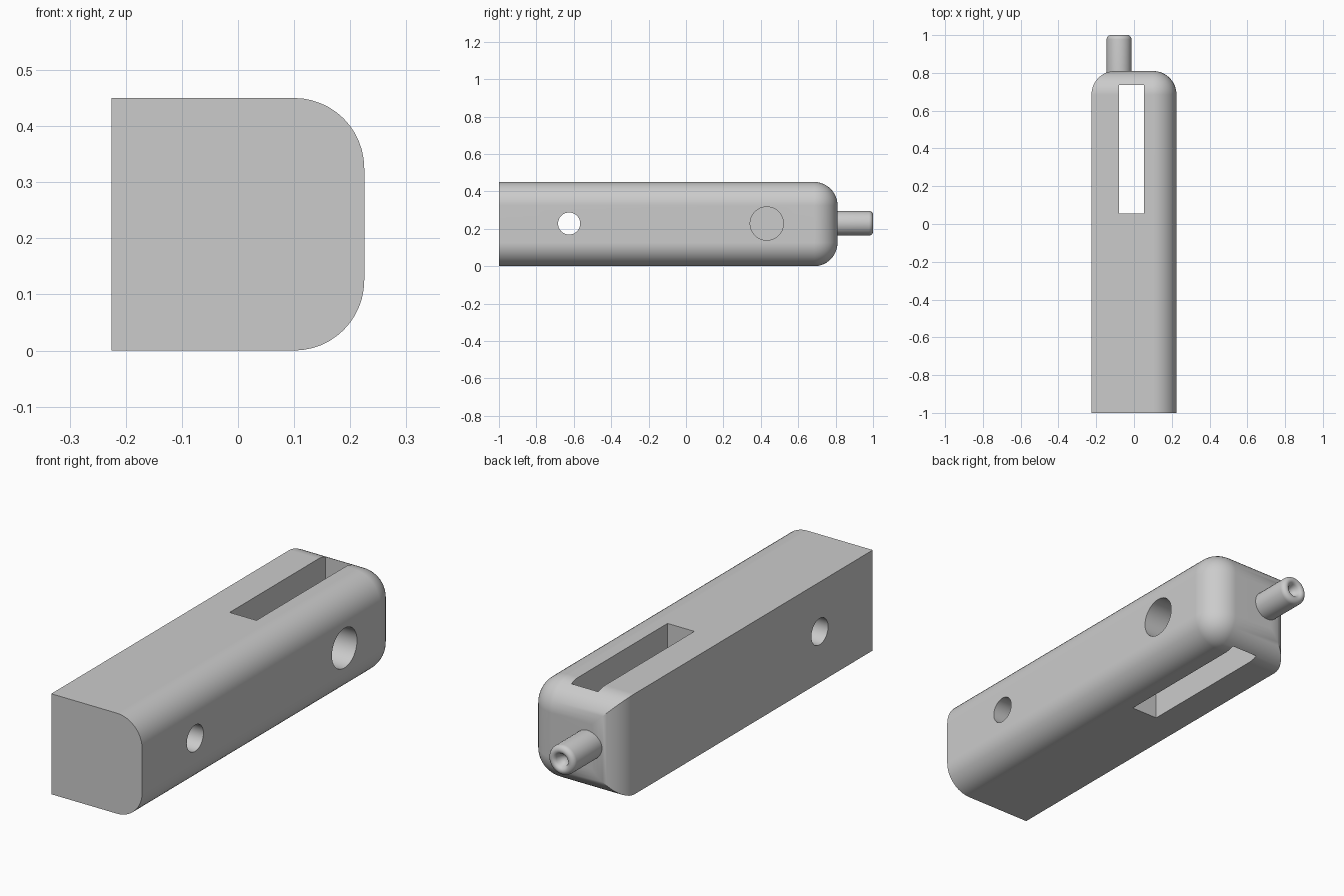
import bpy, bmesh, math
from mathutils import Matrix, Vector

if "Cube" in bpy.data.objects:
    bpy.data.objects.remove(bpy.data.objects["Cube"])

grey = bpy.data.materials.new("plain grey")
grey.diffuse_color = (0.6, 0.6, 0.6, 1)
grey.use_nodes = True
grey.node_tree.nodes["Principled BSDF"].inputs["Base Color"].default_value = grey.diffuse_color


def make_object(name, bm):
    bmesh.ops.recalc_face_normals(bm, faces=bm.faces[:])
    mesh = bpy.data.meshes.new(name)
    bm.to_mesh(mesh)
    bm.free()
    mesh.materials.append(grey)
    obj = bpy.data.objects.new(name, mesh)
    bpy.context.collection.objects.link(obj)
    return obj


def activate(obj):
    bpy.ops.object.select_all(action='DESELECT')
    obj.select_set(True)
    bpy.context.view_layer.objects.active = obj


def box(lo, hi):
    lo, hi = Vector(lo), Vector(hi)
    bm = bmesh.new()
    bmesh.ops.create_cube(bm, size=1)
    for v in bm.verts:
        v.co = (lo + hi) / 2 + v.co * (hi - lo)
    return bm


def hole_cutter(name, y, z, radius, x0, x1):
    bm = bmesh.new()
    place = Matrix.Translation(((x0 + x1) / 2, y, z)) @ Matrix.Rotation(math.pi / 2, 4, 'Y')
    bmesh.ops.create_cone(bm, cap_ends=True, segments=48, radius1=radius, radius2=radius,
                          depth=x1 - x0, matrix=place)
    return make_object(name, bm)


def finish(obj):
    activate(obj)
    bpy.ops.object.shade_smooth_by_angle(angle=math.radians(30))


# Body: long block, rounded along the right edges and around the back end
bm = box((-0.225, -1, 0), (0.225, 0.81, 0.45))


def is_rounded(edge):
    a, b = (v.co for v in edge.verts)
    back = a.y > 0 and b.y > 0
    right_side = a.x > 0 and b.x > 0 and abs(a.y - b.y) > 1
    return back or right_side


bmesh.ops.bevel(bm, geom=[e for e in bm.edges if is_rounded(e)], offset=0.125,
                offset_type='OFFSET', segments=12, profile=0.5, affect='EDGES')
body = make_object("body", bm)

# Slot from top to bottom, large hole into the slot, small hole right through
cutters = [
    make_object("slot_cutter", box((-0.08, 0.055, -0.1), (0.053, 0.735, 0.55))),
    hole_cutter("large_hole_cutter", 0.432, 0.228, 0.089, 0.0, 0.4),
    hole_cutter("small_hole_cutter", -0.625, 0.228, 0.059, -0.4, 0.4),
]
for cutter in cutters:
    cutter.hide_render = True
    activate(body)
    mod = body.modifiers.new("cut", 'BOOLEAN')
    mod.operation, mod.solver, mod.object = 'DIFFERENCE', 'EXACT', cutter
    bpy.ops.object.modifier_apply(modifier=mod.name)
    bpy.data.objects.remove(cutter)
finish(body)
weighted = body.modifiers.new("flat face normals", 'WEIGHTED_NORMAL')
weighted.keep_sharp = True

# Pin: turned profile (radius, y) with a rounded rim and a small dimple in the tip
profile = [(0, 0.77), (0.066, 0.77), (0.066, 0.978)]
for i in range(1, 6):
    a = math.radians(18 * i)
    profile.append((0.044 + 0.022 * math.cos(a), 0.978 + 0.022 * math.sin(a)))
profile += [(0.036, 0.997), (0.029, 0.989), (0.025, 0.975), (0, 0.95)]
bm = bmesh.new()
verts = [bm.verts.new((r, y, 0)) for r, y in profile]
edges = [bm.edges.new(pair) for pair in zip(verts, verts[1:])]
bmesh.ops.spin(bm, geom=verts + edges, cent=(0, 0, 0), axis=(0, 1, 0),
               angle=2 * math.pi, steps=32, use_duplicate=False)
bmesh.ops.remove_doubles(bm, verts=bm.verts[:], dist=0.0001)
bmesh.ops.translate(bm, verts=bm.verts[:], vec=(-0.079, 0, 0.229))
pin = make_object("pin", bm)
finish(pin)
